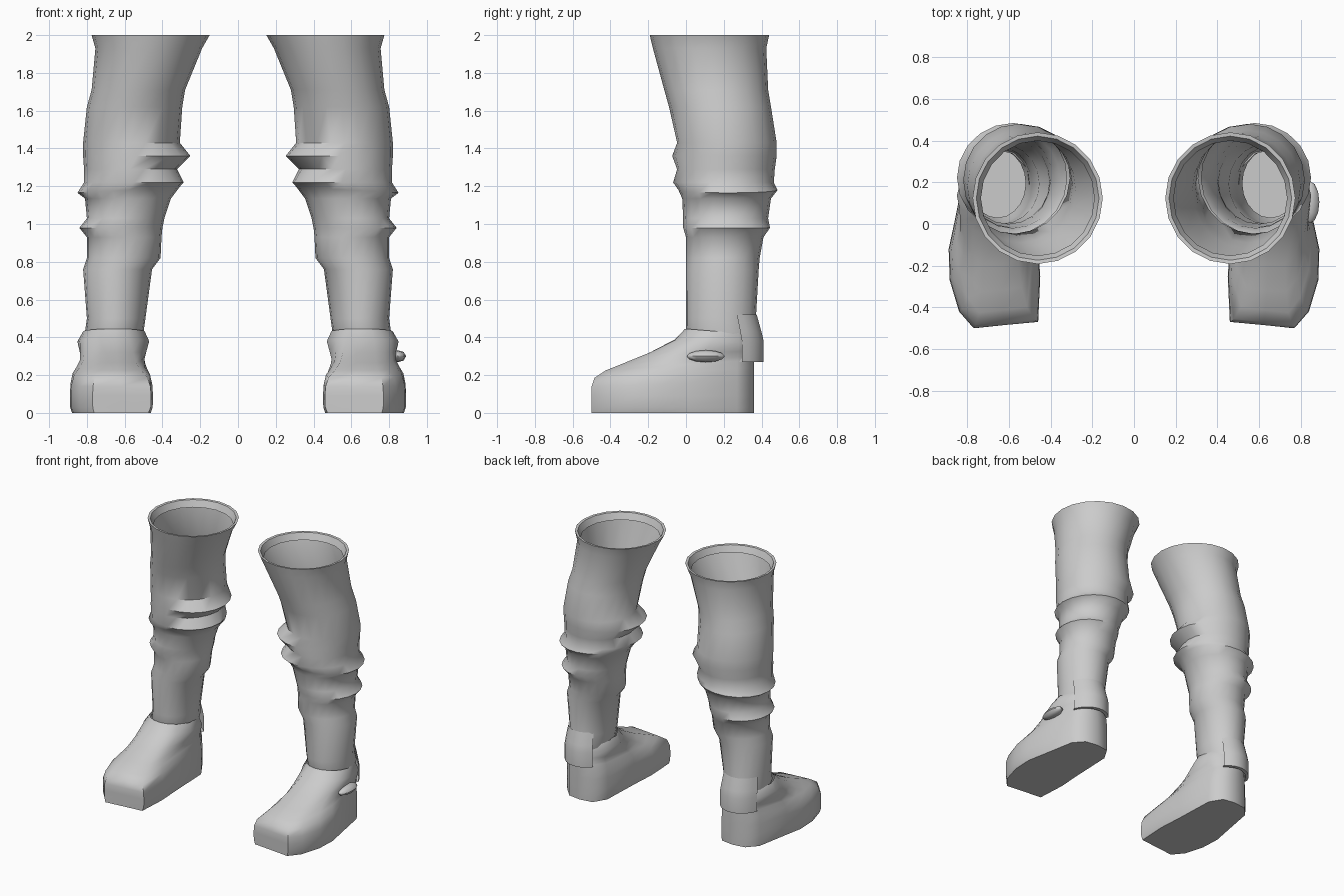
import bpy, bmesh, math

if "Cube" in bpy.data.objects:
    bpy.data.objects.remove(bpy.data.objects["Cube"])

cloth = bpy.data.materials.new("grey cloth")
cloth.diffuse_color = (0.6, 0.6, 0.6, 1)
cloth.use_nodes = True
cloth.node_tree.nodes["Principled BSDF"].inputs["Base Color"].default_value = cloth.diffuse_color


def loft(name, rings, side, closed=True, sole=False):
    """Skin a list of equal-length point rings; side -1 mirrors across x."""
    bm = bmesh.new()
    rows = [[bm.verts.new((p[0] * side, p[1], p[2])) for p in r] for r in rings]
    n = len(rows[0])
    for a, b in zip(rows, rows[1:]):
        for i in range(n if closed else n - 1):
            j = (i + 1) % n
            quad = [a[i], a[j], b[j], b[i]]
            bm.faces.new(quad if side > 0 else quad[::-1])
    if sole:
        bm.faces.new(rows[0][::-1] if side > 0 else rows[0])
    me = bpy.data.meshes.new(name)
    bm.to_mesh(me)
    bm.free()
    me.materials.append(cloth)
    ob = bpy.data.objects.new(name, me)
    bpy.context.collection.objects.link(ob)
    bpy.ops.object.select_all(action='DESELECT')
    ob.select_set(True)
    bpy.context.view_layer.objects.active = ob
    bpy.ops.object.shade_smooth_by_angle(angle=math.radians(50))


def ellipse(x0, x1, y0, y1, z, degs):
    cx, cy, rx, ry = (x0 + x1) / 2, (y0 + y1) / 2, (x1 - x0) / 2, (y1 - y0) / 2
    return [(cx + rx * math.cos(math.radians(d)),
             cy + ry * math.sin(math.radians(d)), z) for d in degs]


# Trouser leg: inner x, outer x, front y, back y, height
LEG = [
    (.52, .79, .03, .36, .34), (.50, .81, .00, .385, .43),
    (.49, .80, .00, .37, .50), (.455, .82, .00, .385, .76),
    (.41, .80, .00, .39, .82), (.405, .80, .00, .41, .93),
    (.40, .84, -.015, .445, .98), (.39, .80, -.015, .435, 1.03),
    (.355, .81, -.02, .45, 1.135), (.31, .85, -.04, .485, 1.18),
    (.30, .815, -.055, .465, 1.22), (.31, .815, -.06, .47, 1.29),
    (.265, .82, -.06, .48, 1.36), (.295, .82, -.06, .48, 1.43),
    (.295, .80, -.09, .45, 1.62), (.28, .775, -.115, .435, 1.71),
    (.19, .755, -.175, .425, 1.93), (.15, .775, -.192, .44, 2.0),
]
FULL = range(0, 360, 18)


def leg_rings():
    rings = []
    for r in LEG:
        ring = ellipse(*r, FULL)
        # slack folds bunch up at the inner front of the knee
        if 1.2 < r[4] < 1.5:
            k = .02 * math.sin((r[4] - 1.2) * 45)
            ring = [(x - k * max(0, math.cos(math.radians(d - 215))),
                     y - k * max(0, math.cos(math.radians(d - 235))), z)
                    for (x, y, z), d in zip(ring, FULL)]
        # the big fold hangs lower on the outside
        elif 1.17 < r[4] < 1.2:
            ring = [(x, y, z - .015 * math.cos(math.radians(d)))
                    for (x, y, z), d in zip(ring, FULL)]
        rings.append(ring)
    # turned-in rim
    x0, x1, y0, y1, z = LEG[-1]
    for inset, drop in ((.018, .002), (.04, .05)):
        rings.append(ellipse(x0 + inset, x1 - inset, y0 + inset, y1 - inset, z - drop, FULL))
    return rings


# Shoe: sole outline from inner toe round the outside to the heel and back
SOLE = [(.46, -.47), (.62, -.485), (.77, -.5), (.84, -.42), (.885, -.27), (.89, -.12),
        (.86, .02), (.81, .27), (.74, .345), (.64, .36), (.54, .345),
        (.48, .25), (.465, -.05), (.45, -.25)]
COLLAR = [-112, -92, -72, -55, -40, -25, -8, 35, 65, 90, 115, 150, 195, 228]
# blend to ankle, width, toe height, heel height
SHOE = [(0, .93, 0, 0), (0, .99, .03, .03), (0, 1, .09, .09), (0, .98, .14, .17),
        (.03, .92, .185, .24), (.15, .80, .225, .28), (.35, .76, .265, .30),
        (.62, .84, .32, .325), (.9, .97, .39, .37)]


def shoe_rings():
    ankle = ellipse(.46, .855, -.01, .36, 0, COLLAR)
    rings = []
    for s, w, zt, zh in SHOE:
        ring = []
        for (sx, sy), (ax, ay, _) in zip(SOLE, ankle):
            t = (sy + .5) / .86
            x, y = sx + (ax - sx) * s, sy + (ay - sy) * s
            w2 = w + (1 - w) * t * .7
            ring.append((.66 + (x - .66) * w2, y, zt + (zh - zt) * t))
        rings.append(ring)
    rings.append([(x, y, .445 - .08 * max(0, y))
                  for x, y, _ in ellipse(.49, .82, -.005, .355, 0, COLLAR)])
    return rings


# Heel flap hanging from the trouser over the back of the shoe
def flap_rings():
    arc = range(25, 141, 12)
    profile = [(.36, .33), (.385, .27), (.412, .27), (.412, .38), (.40, .43), (.375, .52)]
    return [ellipse(.655 - .42 * back, .655 + .4 * back, .01, back, z, arc)
            for back, z in profile]


for label, side in (("right", 1), ("left", -1)):
    loft(label + " trouser leg", leg_rings(), side)
    loft(label + " shoe", shoe_rings(), side, sole=True)
    loft(label + " heel flap", flap_rings(), side, closed=False)

# Small tab on the outside of one ankle
tab = []
for i in range(6, -1, -1):
    a = math.pi * i / 6
    r = max(math.sin(a), .02)
    tab.append([(.845 + .045 * r * math.cos(k * math.pi / 4), .105 - .1 * math.cos(a),
                 .30 + .032 * r * math.sin(k * math.pi / 4)) for k in range(8)])
loft("ankle tab", tab, 1)
